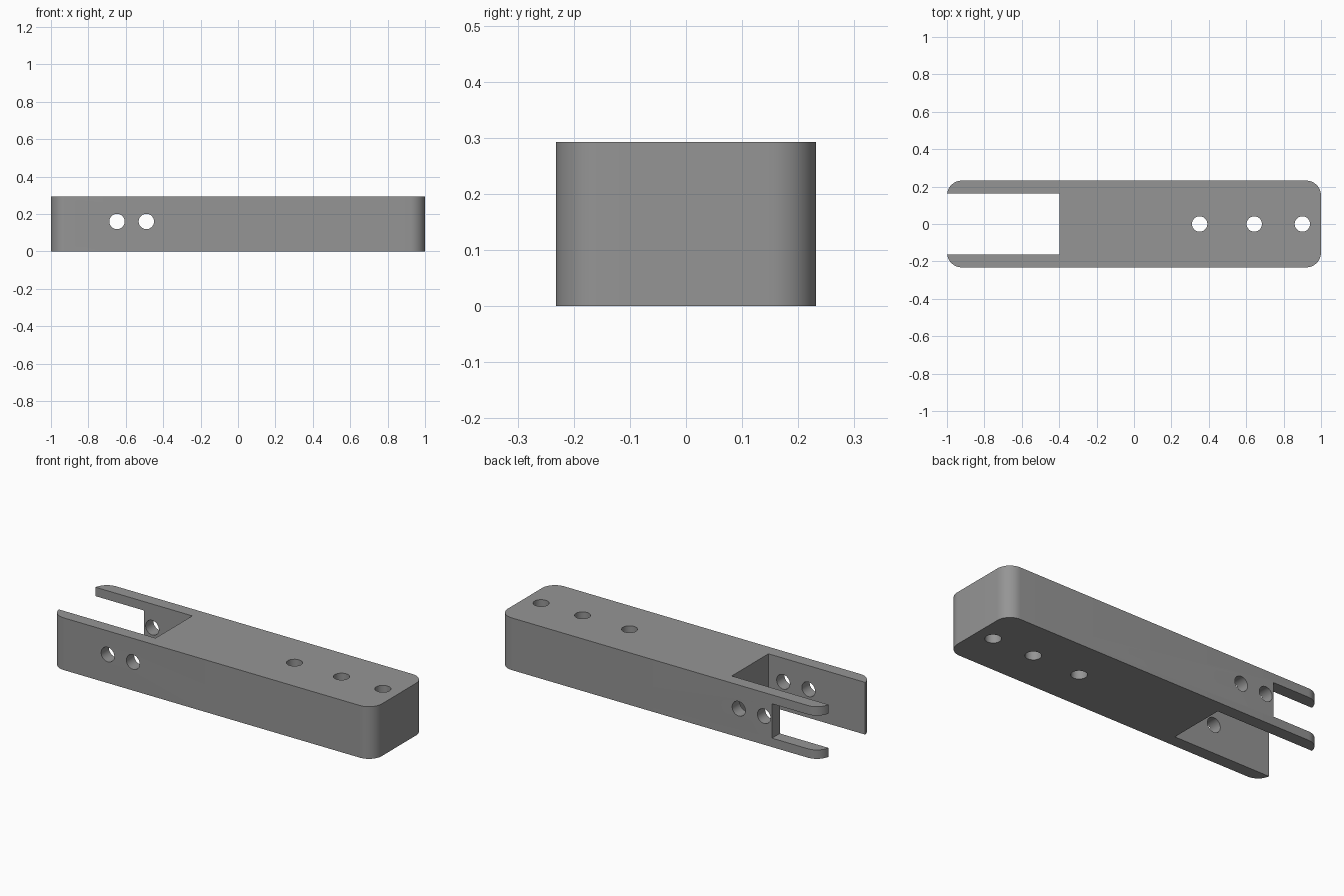
import bpy
import bmesh
from mathutils import Matrix, Vector

cube = bpy.data.objects.get("Cube")
if cube:
    bpy.data.objects.remove(cube, do_unlink=True)

HEIGHT, HALF_Y = 0.293, 0.232
CORNER_R, HOLE_R = 0.08, 0.041

grey = bpy.data.materials.new("mid_grey")
grey.use_nodes = True
grey.diffuse_color = (0.3, 0.3, 0.3, 1)
grey.node_tree.nodes["Principled BSDF"].inputs["Base Color"].default_value = (0.3, 0.3, 0.3, 1)


def finish(bm, name):
    mesh = bpy.data.meshes.new(name)
    bm.to_mesh(mesh)
    bm.free()
    mesh.materials.append(grey)
    obj = bpy.data.objects.new(name, mesh)
    bpy.context.collection.objects.link(obj)
    return obj


def box(name, low, high, corner=0):
    low, high = Vector(low), Vector(high)
    bm = bmesh.new()
    bmesh.ops.create_cube(bm, size=1)
    bmesh.ops.scale(bm, vec=high - low, verts=bm.verts)
    bmesh.ops.translate(bm, vec=(low + high) / 2, verts=bm.verts)
    if corner:
        upright = [e for e in bm.edges
                   if abs(e.verts[0].co.z - e.verts[1].co.z) > 0.1]
        bmesh.ops.bevel(bm, geom=upright, offset=corner, segments=12,
                        profile=0.5, affect='EDGES')
    return finish(bm, name)


def drill(name, centre, axis):
    bm = bmesh.new()
    turn = Matrix.Rotation(1.5707963, 4, 'X') if axis == 'Y' else Matrix()
    bmesh.ops.create_cone(bm, cap_ends=True, segments=40, radius1=HOLE_R,
                          radius2=HOLE_R, depth=1,
                          matrix=Matrix.Translation(centre) @ turn)
    return finish(bm, name)


# Rounded bar
bar = box("forked_bar", (-1, -HALF_Y, 0), (1, HALF_Y, HEIGHT), CORNER_R)

# Fork slot, and the open notch in the back arm
cutters = [
    box("slot_cutter", (-1.2, -0.163, -0.2), (-0.398, 0.163, 0.5)),
    box("notch_cutter", (-1.2, 0.1, 0.05), (-0.697, 0.4, 0.243)),
]
# Cross holes through both arms, and upright holes through the solid end
cutters += [drill("cross_hole_cutter", (x, 0, 0.16), 'Y') for x in (-0.647, -0.49)]
cutters += [drill("upright_hole_cutter", (x, 0, 0.15), 'Z') for x in (0.351, 0.643, 0.9)]

bpy.ops.object.select_all(action='DESELECT')
bpy.context.view_layer.objects.active = bar
bar.select_set(True)
for cutter in cutters:
    cutter.hide_render = True
    mod = bar.modifiers.new(cutter.name, 'BOOLEAN')
    mod.operation = 'DIFFERENCE'
    mod.solver = 'EXACT'
    mod.object = cutter
    bpy.ops.object.modifier_apply(modifier=mod.name)
    bpy.data.objects.remove(cutter, do_unlink=True)

bpy.ops.object.shade_smooth_by_angle(angle=0.5)
